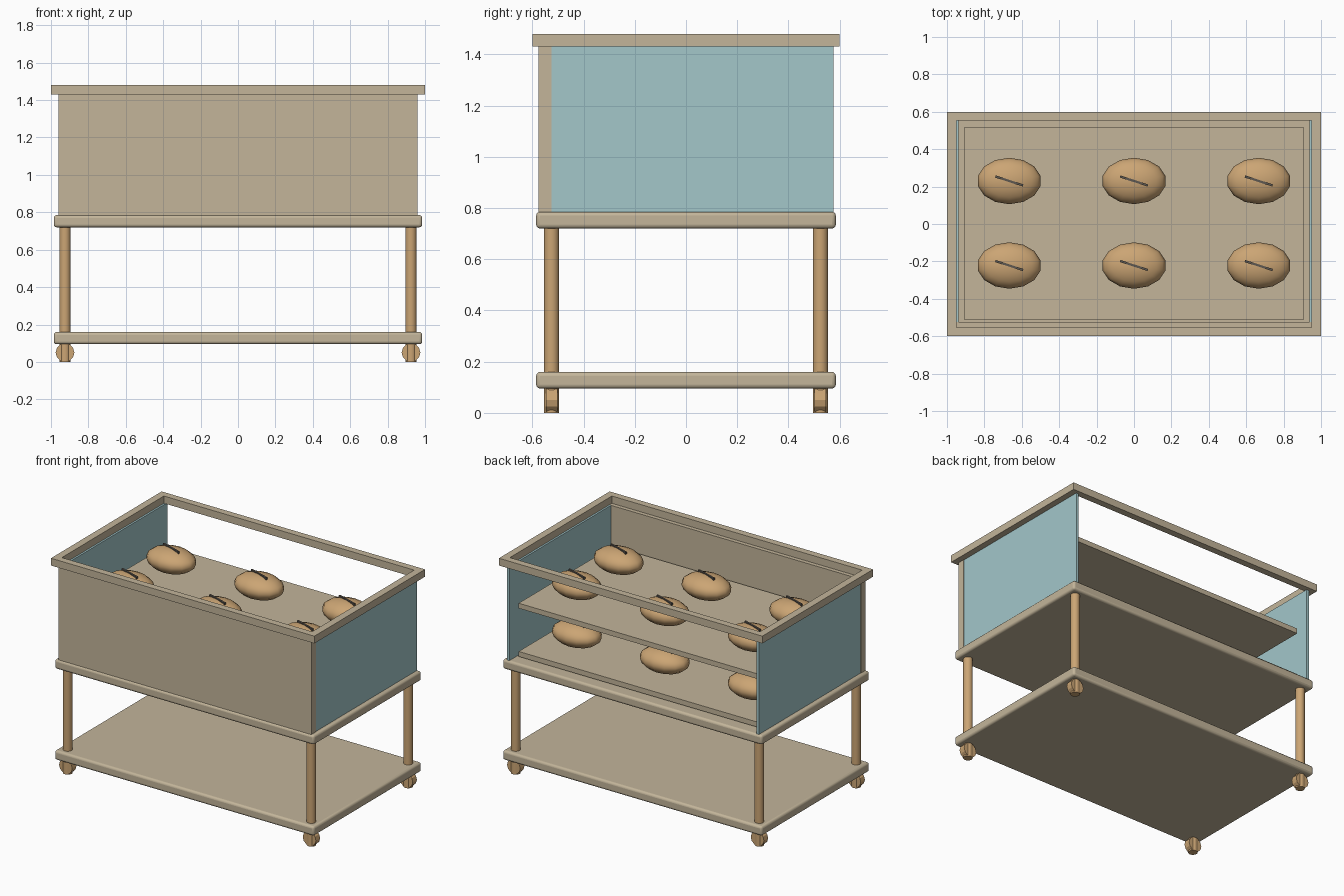
import bpy, math

if "Cube" in bpy.data.objects:
    bpy.data.objects.remove(bpy.data.objects["Cube"])


def material(name, rgb):
    m = bpy.data.materials.new(name)
    m.diffuse_color = (*rgb, 1)
    m.use_nodes = True
    m.node_tree.nodes["Principled BSDF"].inputs["Base Color"].default_value = m.diffuse_color
    return m


PALE = material("pale_wood", (0.546, 0.462, 0.323))
WARM = material("warm_brown", (0.60, 0.376, 0.175))
GLASS = material("pale_blue_glass", (0.366, 0.571, 0.591))
DARK = material("dark_grey", (0.11, 0.095, 0.08))


def finish(name, mat, smooth=False):
    ob = bpy.context.object
    ob.name = name
    ob.data.materials.append(mat)
    if smooth:
        bpy.ops.object.shade_smooth_by_angle(angle=math.radians(35))
    return ob


def box(name, mat, x, y, z, bevel=0):
    """Box from (low, high) ranges on each axis."""
    bpy.ops.mesh.primitive_cube_add(
        size=1, location=[(a + b) / 2 for a, b in (x, y, z)])
    ob = bpy.context.object
    ob.scale = [b - a for a, b in (x, y, z)]
    bpy.ops.object.transform_apply(location=False, rotation=False, scale=True)
    if bevel:
        mod = ob.modifiers.new("rounded_edges", 'BEVEL')
        mod.width, mod.segments = bevel, 3
    return finish(name, mat, bevel > 0)


def cylinder(name, mat, radius, depth, loc, sides, rot=(0, 0, 0)):
    bpy.ops.mesh.primitive_cylinder_add(
        vertices=sides, radius=radius, depth=depth, location=loc, rotation=rot)
    return finish(name, mat, sides > 12)


# Lower tray and upper deck with rounded edges
for name, z in (("lower_tray", 0.095), ("upper_deck", 0.72)):
    box(name, PALE, (-0.985, 0.985), (-0.585, 0.585), (z, z + 0.065), 0.015)

# Legs running down through the wheels
for sx in (-1, 1):
    for sy in (-1, 1):
        x, y = sx * 0.925, sy * 0.525
        cylinder("leg", WARM, 0.03, 0.73, (x, y, 0.365), 16)
        cylinder("wheel", WARM, 0.05, 0.045, (x, y, 0.05), 12,
                 (math.pi / 2, 0, 0))

# Case: wooden front, glass ends, open back
box("front_panel", PALE, (-0.96, 0.96), (-0.575, -0.525), (0.78, 1.43))
for s in (-1, 1):
    box("glass_end", GLASS, sorted((s * 0.937, s * 0.957)),
        (-0.525, 0.575), (0.78, 1.43))

# Top rim frame
for s in (-1, 1):
    box("rim_long", PALE, (-1, 1), sorted((s * 0.553, s * 0.6)), (1.43, 1.48))
    box("rim_short", PALE, sorted((s * 0.95, s * 1.0)),
        (-0.553, 0.553), (1.43, 1.48))

# Two display shelves, each with six scored loaves
for top in (0.832, 1.163):
    box("display_shelf", PALE, (-0.91, 0.91), (-0.51, 0.515),
        (top - 0.035, top))
    for x in (-0.667, 0, 0.667):
        for y in (-0.222, 0.23):
            bpy.ops.mesh.primitive_uv_sphere_add(
                segments=14, ring_count=8, radius=1, location=(x, y, top + 0.08))
            bpy.context.object.scale = (0.172, 0.124, 0.08)
            finish("loaf", WARM, True)
            slash = box("loaf_slash", DARK, (x - 0.078, x + 0.078),
                        (y - 0.006, y + 0.006), (top + 0.146, top + 0.164))
            slash.rotation_euler.z = math.radians(-18)
